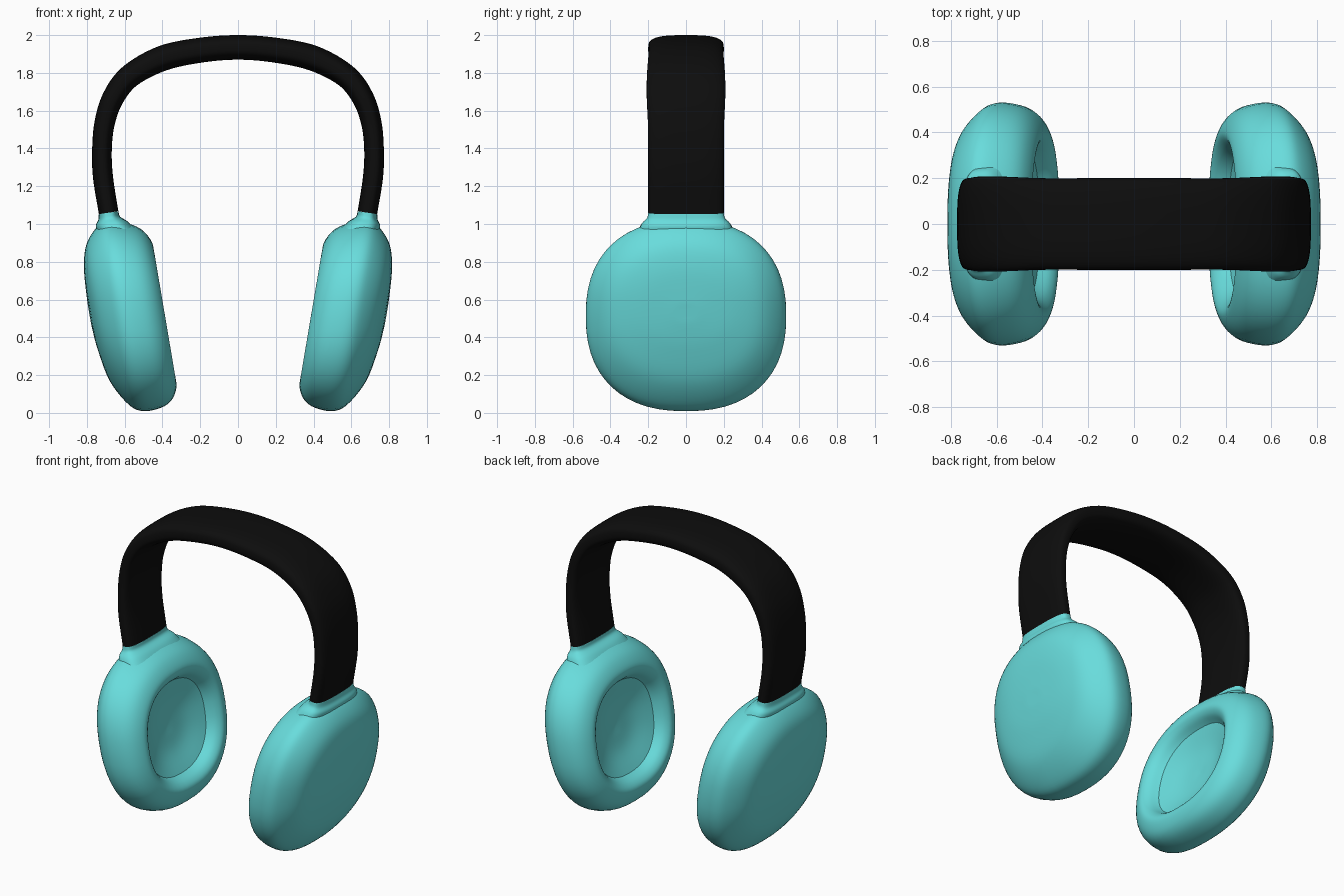
import bpy, bmesh, math
from mathutils import Vector

if "Cube" in bpy.data.objects:
    bpy.data.objects.remove(bpy.data.objects["Cube"])


def material(name, rgb):
    m = bpy.data.materials.new(name)
    m.use_nodes = True
    col = (*rgb, 1)
    m.diffuse_color = col
    m.node_tree.nodes["Principled BSDF"].inputs["Base Color"].default_value = col
    return m


TEAL = material("teal", (0.14, 0.72, 0.72))
BLACK = material("black", (0.004, 0.004, 0.004))


def smooth(keys, steps):
    """Interpolate key tuples with a Catmull-Rom curve."""
    k = [Vector(v) for v in keys]
    k = [2 * k[0] - k[1]] + k + [2 * k[-1] - k[-2]]
    out = []
    for a, b, c, d in zip(k, k[1:], k[2:], k[3:]):
        for i in range(steps):
            t = i / steps
            out.append(0.5 * (2 * b + (c - a) * t + (2 * a - 5 * b + 4 * c - d) * t * t
                              + (3 * b - a - 3 * c + d) * t ** 3))
    return out + [k[-2]]


def oval(center, u, v, power, count=56):
    """Closed superellipse ring spanned by the half axes u and v."""
    ring = []
    for i in range(count):
        t = 2 * math.pi * i / count
        c, s = math.cos(t), math.sin(t)
        ring.append(center + u * math.copysign(abs(c) ** (2 / power), c)
                    + v * math.copysign(abs(s) ** (2 / power), s))
    return ring


def loft(name, rings, mat, side=1):
    """Skin a stack of rings, cap both ends; side -1 mirrors across x."""
    bm = bmesh.new()
    rows = [[bm.verts.new((p.x * side, p.y, p.z)) for p in r] for r in rings]
    n = len(rows[0])
    for a, b in zip(rows, rows[1:]):
        for i in range(n):
            j = (i + 1) % n
            bm.faces.new((a[i], a[j], b[j], b[i]))
    bm.faces.new(rows[0])
    bm.faces.new(rows[-1])
    bmesh.ops.recalc_face_normals(bm, faces=bm.faces)
    mesh = bpy.data.meshes.new(name)
    bm.to_mesh(mesh)
    bm.free()
    mesh.materials.append(mat)
    ob = bpy.data.objects.new(name, mesh)
    bpy.context.collection.objects.link(ob)
    bpy.ops.object.select_all(action='DESELECT')
    ob.select_set(True)
    bpy.context.view_layer.objects.active = ob
    bpy.ops.object.shade_smooth_by_angle(angle=math.radians(30))
    return ob


Y = Vector((0, 1, 0))

# Ear cup sections: depth from the cushion, top, bottom, half width
DISH = [(.135, .01, -.01, .01), (.122, .15, -.15, .16), (.075, .29, -.29, .31)]
SHELL = [(.075, .29, -.29, .31), (.02, .325, -.325, .35), (0, .375, -.375, .40),
         (.035, .452, -.447, .47), (.10, .503, -.482, .515), (.20, .541, -.484, .53),
         (.27, .522, -.435, .495), (.345, .44, -.30, .40), (.38, .32, -.13, .27),
         (.392, .16, 0, .10), (.393, .09, .07, .01)]
UP = Vector((.167, 0, .986))
OUT = Vector((.986, 0, -.167))
FACE = Vector((.3875, 0, .52))

cup = []
for w, top, low, half in smooth(DISH, 5)[:-1] + smooth(SHELL, 5):
    center = FACE + OUT * w + UP * (top + low) / 2
    cup.append(oval(center, Y * half, UP * (top - low) / 2, 2.35))

# Flared neck between cup and band: x, z, half thickness, half width
NECK = [(.64, .95, .10, .26), (.668, 1.0, .085, .235),
        (.682, 1.03, .058, .207), (.685, 1.06, .052, .2)]
neck = [oval(Vector((x, 0, z)), Y * h, Vector((t, 0, -.15 * t)), 3)
        for x, z, t, h in smooth(NECK, 5)]

for label, side in (("left", 1), ("right", -1)):
    loft(label + "_ear_cup", cup, TEAL, side)
    loft(label + "_neck", neck, TEAL, side)

# Headband: x, z, half thickness, half width, from one end to the crown
HALF = [(.685, 1.06, .052, .2), (.715, 1.25, .053, .2), (.72, 1.4, .052, .2),
        (.705, 1.54, .054, .202), (.66, 1.67, .058, .208), (.57, 1.785, .062, .207),
        (.40, 1.877, .067, .2), (.2, 1.92, .066, .2), (0, 1.935, .065, .2)]
path = smooth(HALF + [(-x, z, t, h) for x, z, t, h in HALF[-2::-1]], 6)
band = []
for i, (x, z, t, h) in enumerate(path):
    d = path[min(i + 1, len(path) - 1)] - path[max(i - 1, 0)]
    normal = Vector((d[1], 0, -d[0])).normalized()
    band.append(oval(Vector((x, 0, z)), Y * h, normal * t, 3))
loft("headband", band, BLACK)
